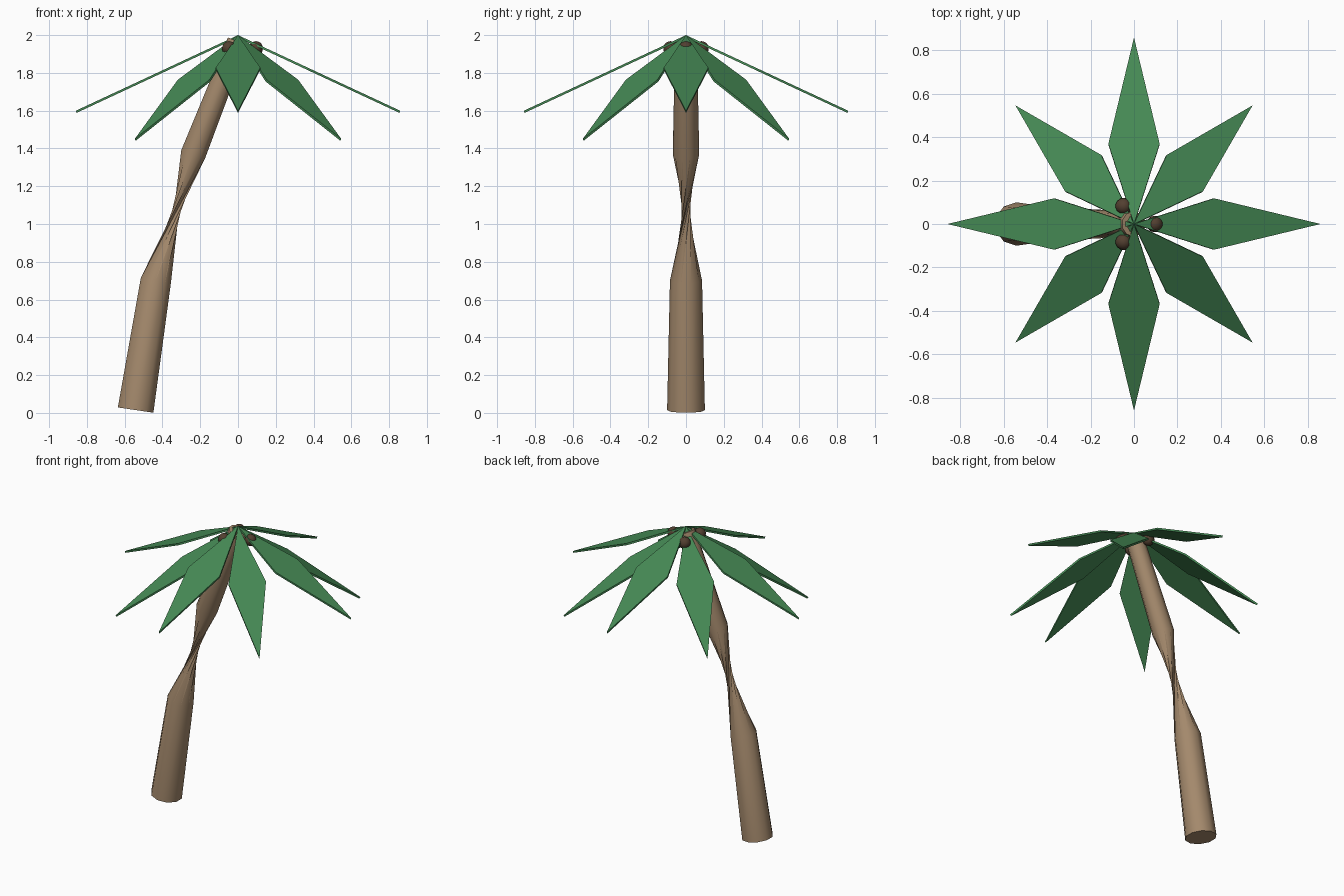
import bpy, bmesh, math
from mathutils import Vector, Matrix

if "Cube" in bpy.data.objects:
    bpy.data.objects.remove(bpy.data.objects["Cube"])


def material(name, rgb):
    m = bpy.data.materials.new(name)
    m.diffuse_color = (*rgb, 1)
    m.use_nodes = True
    m.node_tree.nodes["Principled BSDF"].inputs["Base Color"].default_value = m.diffuse_color
    return m


BARK = material("bark_brown", (0.37, 0.25, 0.15))
LEAF = material("leaf_green", (0.06, 0.25, 0.09))
NUT = material("dark_brown", (0.085, 0.05, 0.03))


def finish(bm, name, mat, smooth_angle=None):
    bmesh.ops.recalc_face_normals(bm, faces=bm.faces)
    me = bpy.data.meshes.new(name)
    bm.to_mesh(me)
    bm.free()
    me.materials.append(mat)
    ob = bpy.data.objects.new(name, me)
    bpy.context.collection.objects.link(ob)
    if smooth_angle:
        bpy.ops.object.select_all(action='DESELECT')
        bpy.context.view_layer.objects.active = ob
        ob.select_set(True)
        bpy.ops.object.shade_smooth_by_angle(angle=math.radians(smooth_angle))
    return ob


# Trunk: four tilted ten-sided rings; the middle section is twisted into a waist
SIDES = 10
RINGS = [  # centre x, centre z, radius, tilt, twist in steps
    (-0.542, 0.015, 0.100, 8.5, 0),
    (-0.435, 0.700, 0.085, 11, 0),
    (-0.237, 1.370, 0.070, 18, 4),
    (-0.002, 1.967, 0.058, 22, 4),
]
bm = bmesh.new()
rings = []
for cx, cz, r, tilt, twist in RINGS:
    t = math.radians(tilt)
    ring = []
    for k in range(SIDES):
        a = math.pi / 2 + math.tau * (k + twist) / SIDES
        u, v = r * math.cos(a), r * math.sin(a)
        ring.append(bm.verts.new((cx + u * math.cos(t), v, cz - u * math.sin(t))))
    rings.append(ring)
for lo, hi in zip(rings, rings[1:]):
    for k in range(SIDES):
        n = (k + 1) % SIDES
        if lo is rings[1]:
            bm.faces.new((lo[k], lo[n], hi[n]))
            bm.faces.new((lo[k], hi[n], hi[k]))
        else:
            bm.faces.new((lo[k], lo[n], hi[n], hi[k]))
bm.faces.new(rings[0][::-1])
bm.faces.new(rings[-1])
finish(bm, "trunk", BARK, 50)

# Fronds: eight thin kites, alternating shallow and steep droop
LENGTH, WIDE_AT, HALF_WIDTH, THICK = 0.948, 0.43, 0.118, 0.012
for i in range(8):
    droop = math.radians(25 if i % 2 == 0 else 35.4)
    place = (Matrix.Translation((0, 0, 2)) @ Matrix.Rotation(i * math.pi / 4, 4, 'Z')
             @ Matrix.Rotation(droop, 4, 'Y'))
    bm = bmesh.new()
    kite = [(0, 0), (LENGTH * WIDE_AT, -HALF_WIDTH), (LENGTH, 0),
            (LENGTH * WIDE_AT, HALF_WIDTH)]
    top = [bm.verts.new(place @ Vector((x, y, 0))) for x, y in kite]
    low = [bm.verts.new(place @ Vector((x, y, -THICK))) for x, y in kite]
    bm.faces.new(top)
    bm.faces.new(low[::-1])
    for k in range(4):
        n = (k + 1) % 4
        bm.faces.new((low[k], low[n], top[n], top[k]))
    finish(bm, f"frond_{i + 1}", LEAF)

# Coconuts: three around the top of the trunk
for i in range(3):
    a = math.tau * i / 3
    bm = bmesh.new()
    bmesh.ops.create_uvsphere(
        bm, u_segments=14, v_segments=10, radius=0.038,
        matrix=Matrix.Translation((0.095 * math.cos(a), 0.095 * math.sin(a), 1.93)))
    finish(bm, f"coconut_{i + 1}", NUT, 50)
